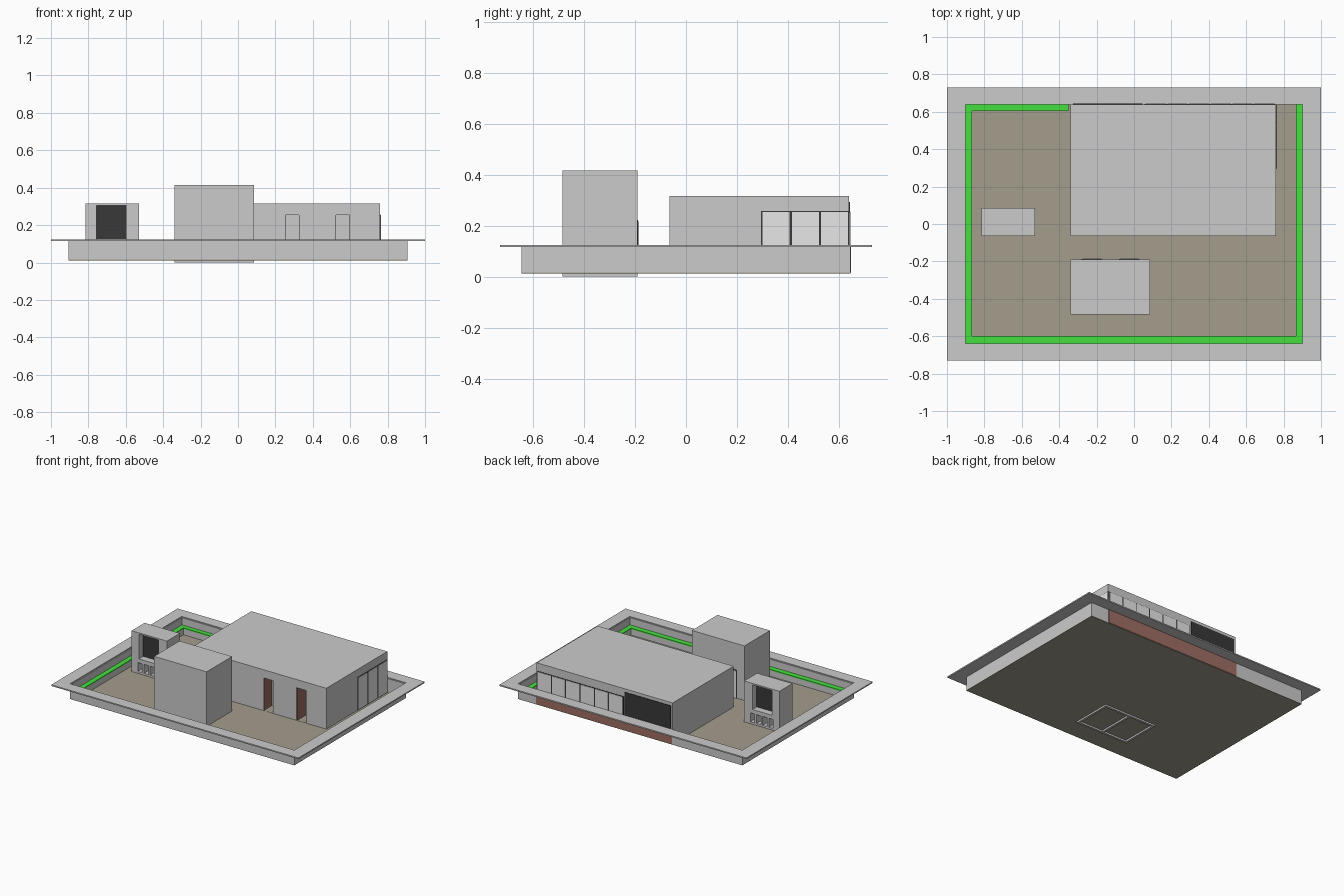
import bpy, bmesh

if "Cube" in bpy.data.objects:
    bpy.data.objects.remove(bpy.data.objects["Cube"])


def material(name, r, g, b):
    m = bpy.data.materials.new(name)
    m.diffuse_color = (r, g, b, 1)
    m.use_nodes = True
    m.node_tree.nodes["Principled BSDF"].inputs["Base Color"].default_value = m.diffuse_color
    return m


GREY = material("plaster_grey", .60, .60, .60)
PALE = material("pane_pale_grey", .82, .82, .82)
GREEN = material("hedge_green", .06, .74, .05)
TAN = material("floor_tan", .37, .34, .265)
DARK = material("dark_panel", .04, .04, .04)
BROWN = material("brown_wood", .34, .155, .125)


def boxes(name, mat, *spans):
    """One object made of boxes, each given as (x0, x1, y0, y1, z0, z1)."""
    bm = bmesh.new()
    for x0, x1, y0, y1, z0, z1 in spans:
        made = bmesh.ops.create_cube(bm, size=1)["verts"]
        for v in made:
            v.co = (x1 if v.co.x > 0 else x0,
                    y1 if v.co.y > 0 else y0,
                    z1 if v.co.z > 0 else z0)
    me = bpy.data.meshes.new(name)
    bm.to_mesh(me)
    bm.free()
    ob = bpy.data.objects.new(name, me)
    bpy.context.collection.objects.link(ob)
    me.materials.append(mat)
    return ob


def frame(x0, x1, y0, y1, z0, z1, t):
    """Four box spans forming a rectangular ring of width t, inside the outline."""
    return [(x0, x1, y0, y0 + t, z0, z1), (x0, x1, y1 - t, y1, z0, z1),
            (x0, x0 + t, y0 + t, y1 - t, z0, z1), (x1 - t, x1, y0 + t, y1 - t, z0, z1)]


def cut(ob, *spans):
    """Cut box-shaped openings out of an object."""
    cutter = boxes("cutter", GREY, *spans)
    cutter.hide_render = True
    mod = ob.modifiers.new("openings", "BOOLEAN")
    mod.operation, mod.solver, mod.object = "DIFFERENCE", "EXACT", cutter
    bpy.context.view_layer.objects.active = ob
    bpy.ops.object.modifier_apply(modifier=mod.name)
    bpy.data.objects.remove(cutter)


F = .016   # floor height
X, Y = .907, .645   # sunken yard outline

# Sunken yard: floor, retaining wall, flat pavement around it
boxes("yard_floor", TAN, (-X, X, -Y, Y, F - .004, F))
boxes("retaining_wall", GREY, *frame(-X, X, -Y, Y, F - .003, .118, .006))
boxes("pavement", GREY,
      (-1, 1, -.73, -Y, .115, .124), (-1, 1, Y, .73, .115, .124),
      (-1, -X, -Y, Y, .115, .124), (X, 1, -Y, Y, .115, .124))
boxes("brown_back_wall", BROWN, (-.34, .76, .643, .648, F, .115))

# Planter strip along the yard walls, green on top
strips = [(-.901, -.865, -.639, .639), (.865, .901, -.639, .639),
          (-.865, .865, -.639, -.60), (-.865, -.35, .605, .639)]
boxes("planter", GREY, *[s + (F, .058) for s in strips])
boxes("planting", GREEN, *[s + (.058, .066) for s in strips])

# Main house with two door recesses in front
house = boxes("main_house", GREY, (-.34, .76, -.065, .64, F, .315))
doors = [(.25, .33), (.52, .60)]
cut(house, *[(a, b, -.1, .03, F - .02, .255) for a, b in doors])
boxes("door_recess_floor", TAN, *[(a, b, -.065, .03, F - .002, F + .001) for a, b in doors])
boxes("door_jambs", BROWN, *[(x, x + .004, -.063, .03, F, .255)
                             for a, b in doors for x in (a, b - .004)])

# Window bands: dark backing with pale panes in front
boxes("side_window_frame", DARK, (.759, .762, .295, .64, F, .257))
boxes("side_panes", PALE, *[(.761, .764, .30 + i * .115, .406 + i * .115, F + .004, .253)
                            for i in range(3)])
boxes("back_window_frame", DARK, (.055, .757, .639, .642, F, .257))
boxes("back_panes", PALE, *[(.062 + i * .116, .17 + i * .116, .641, .645, F + .004, .253)
                            for i in range(6)])
boxes("back_dark_panel", DARK, (-.325, .045, .639, .644, F, .292))

# Tower block, its wall footings below the floor, and two rear doors
boxes("tower", GREY, (-.34, .085, -.485, -.19, F, .415))
boxes("tower_footings", GREY, *frame(-.34, .085, -.485, -.19, 0, F, .016),
      (-.136, -.12, -.469, -.206, 0, F))
rear = [(-.28, -.17), (-.08, .03)]
boxes("tower_door_frames", DARK, *[(a, b, -.191, -.188, F, .222) for a, b in rear])
boxes("tower_doors", PALE, *[(a + .006, b - .006, -.189, -.185, F, .216) for a, b in rear])

# Outdoor oven: niche on both sides, slotted base
oven = boxes("oven_house", GREY, (-.815, -.53, -.065, .085, F, .315))
slots = [(-.765 + i * .05, -.73 + i * .05) for i in range(4)]
sides = [(-.1, -.015), (.035, .12)]
cut(oven, *[(-.757, -.597, y0, y1, .124, .305) for y0, y1 in sides],
    *[(a, b, y0, y1, .03, .095) for a, b in slots for y0, y1 in sides])
boxes("oven_dark_back", DARK, (-.756, -.598, -.017, -.012, .125, .304),
      (-.756, -.598, .032, .037, .125, .304))
